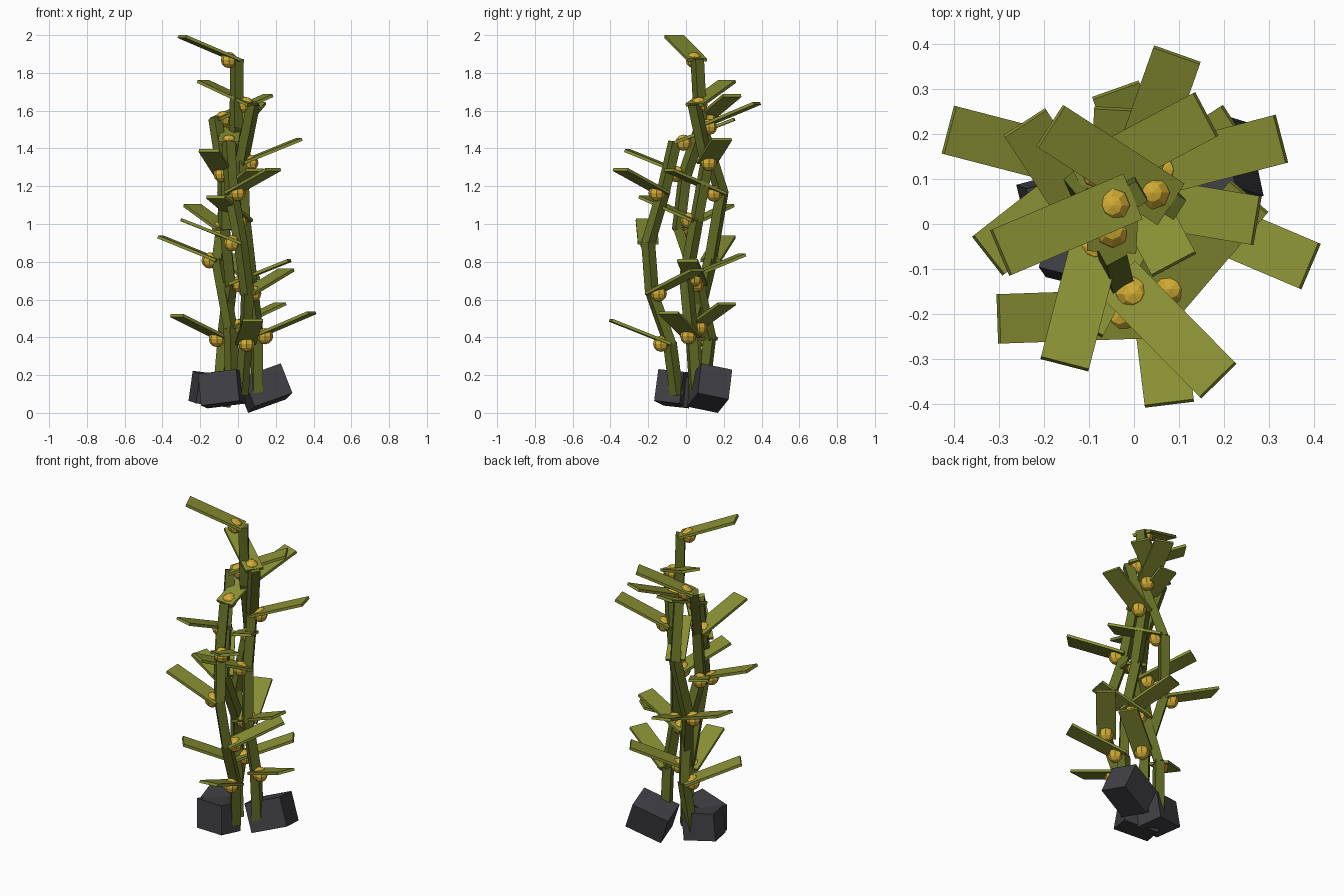
import bpy, bmesh, math
from mathutils import Matrix, Vector, Euler

if "Cube" in bpy.data.objects:
    bpy.data.objects.remove(bpy.data.objects["Cube"])


def material(name, rgb):
    m = bpy.data.materials.new(name)
    m.diffuse_color = (*rgb, 1)
    m.use_nodes = True
    m.node_tree.nodes["Principled BSDF"].inputs["Base Color"].default_value = m.diffuse_color
    return m


STALK = material("dark olive stalk", (0.122, 0.147, 0.018))
LEAF = material("olive leaf", (0.25, 0.28, 0.034))
BULB = material("amber bulb", (0.64, 0.41, 0.034))
ROCK = material("charcoal rock", (0.05, 0.05, 0.058))


def finish(bm, name, mat):
    me = bpy.data.meshes.new(name)
    bm.to_mesh(me)
    bm.free()
    me.materials.append(mat)
    ob = bpy.data.objects.new(name, me)
    bpy.context.collection.objects.link(ob)
    return ob


def box(name, mat, matrix, size):
    bm = bmesh.new()
    bmesh.ops.create_cube(bm, size=1, matrix=matrix @ Matrix.Diagonal((*size, 1)))
    return finish(bm, name, mat)


def stalk(name, points, side=0.052):
    # square post for each straight stretch, slightly overlapping at the bends
    for i, (a, b) in enumerate(zip(points, points[1:])):
        d = b - a
        rot = d.to_track_quat('Z', 'Y').to_matrix().to_4x4()
        spin = Matrix.Rotation(math.radians(15), 4, 'Z')
        box(f"{name}_{i + 1}", STALK, Matrix.Translation((a + b) / 2) @ rot @ spin,
            (side, side, d.length + 0.01))


def frond(name, node, azimuth):
    # flat blade rising outward from the node, with a bulb under its root
    az = math.radians(azimuth)
    length, tilt = 0.34, math.radians(21.5)
    m = (Matrix.Translation(node) @ Matrix.Rotation(az, 4, 'Z')
         @ Matrix.Rotation(-tilt, 4, 'Y') @ Matrix.Translation((length / 2, 0, 0)))
    box(name + "_leaf", LEAF, m, (length, 0.11, 0.016))
    bm = bmesh.new()
    centre = node + Vector((math.cos(az), math.sin(az), 0)) * 0.047
    bmesh.ops.create_uvsphere(bm, u_segments=8, v_segments=6, radius=0.043,
                              matrix=Matrix.Translation(centre))
    finish(bm, name + "_bulb", BULB)


# stalks: tip height, azimuth of the lowest leaf, then xy of base and five nodes
PLANTS = [
    (1.868, 33, [(-.03, .05), (-.04, .045), (-.105, .13), (-.06, .19), (-.01, .078), (-.005, .06)]),
    (1.63, 337, [(.1, .05), (.1, .03), (.065, 0), (.03, .055), (.02, .11), (.08, .045)]),
    (1.43, 277, [(.02, -.05), (.04, -.085), (.05, -.18), (.015, -.2), (-.035, -.122), (-.05, -.06)]),
    (1.555, 218, [(-.1, .09), (-.075, .125), (-.04, .06), (-.07, -.04), (-.075, -.005), (-.12, .095)]),
]
BASE = 0.1
for p, (top, az, xy) in enumerate(PLANTS):
    step = (top - BASE) / 5
    pts = [Vector((x, y, BASE + i * step)) for i, (x, y) in enumerate(xy)]
    stalk(f"stalk_{p + 1}", pts)
    for i, node in enumerate(pts[1:]):
        frond(f"frond_{p + 1}_{i + 1}", node, az + 132.5 * i)

# rocks at the foot: centre, size, tilt in degrees
ROCKS = [
    ((.14, .125, .135), (.22, .17, .17), (-12, -19, 16)),
    ((-.14, .03, .125), (.19, .16, .16), (5, 7, 15)),
    ((-.085, -.065, .128), (.21, .14, .17), (-6, -7, -14)),
]
for i, (loc, size, tilt) in enumerate(ROCKS):
    rot = Euler([math.radians(t) for t in tilt]).to_matrix().to_4x4()
    ob = box(f"rock_{i + 1}", ROCK, Matrix.Translation(loc) @ rot, size)
    if i == 0:
        # rest the big rock on the ground
        low = min(v.co.z for v in ob.data.vertices)
        ob.data.transform(Matrix.Translation((0, 0, -low)))
